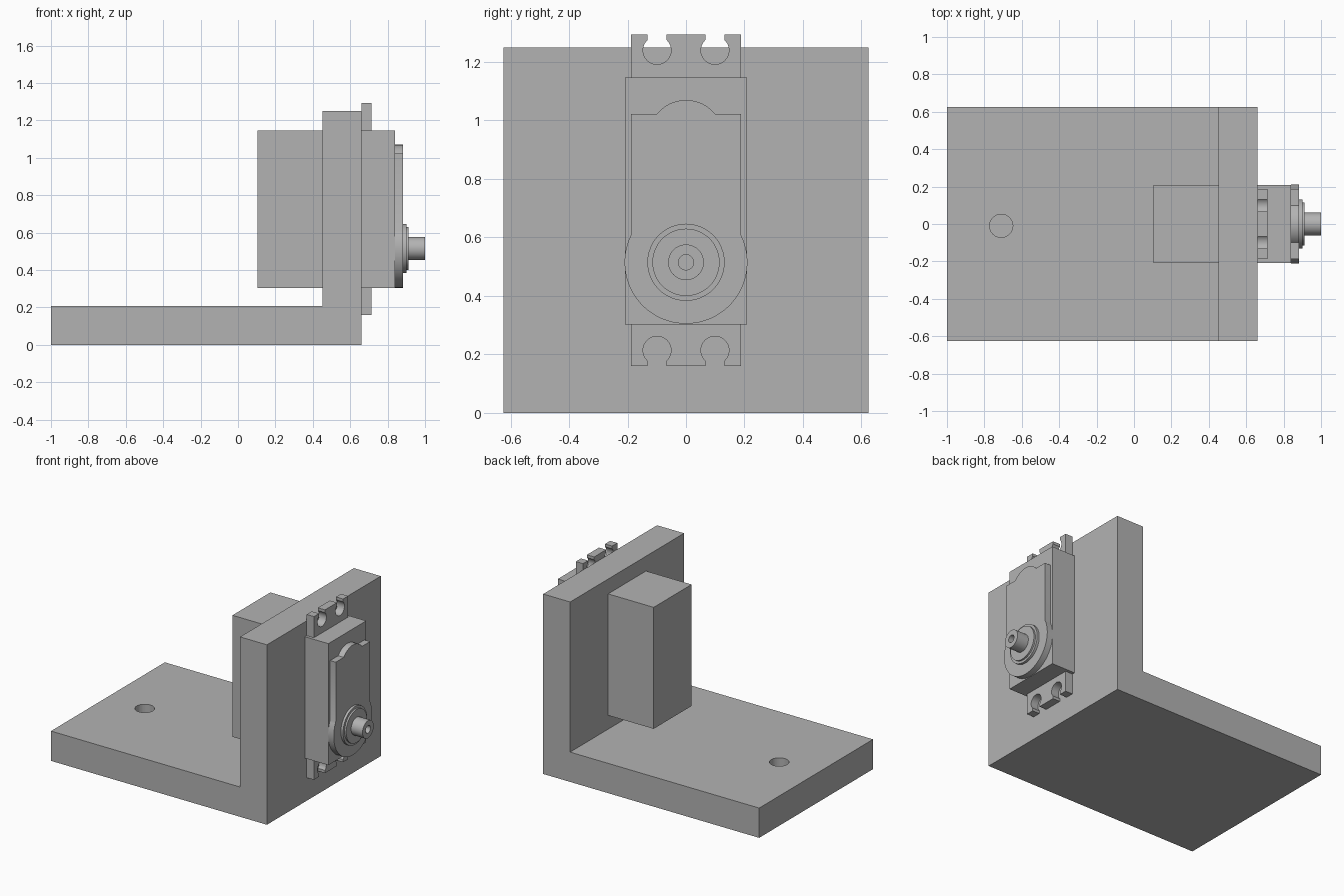
import bpy, bmesh
from math import sin, cos, pi, asin, atan2, radians
from mathutils import Vector

cube = bpy.data.objects.get("Cube")
if cube:
    bpy.data.objects.remove(cube, do_unlink=True)

# Single plain grey
grey = bpy.data.materials.new("plain_grey")
grey.use_nodes = True
COLOUR = (0.45, 0.45, 0.45, 1)
grey.diffuse_color = COLOUR
grey.node_tree.nodes["Principled BSDF"].inputs["Base Color"].default_value = COLOUR

AXLE_Z = 0.515


def finish(name, bm, smooth=False):
    bmesh.ops.recalc_face_normals(bm, faces=bm.faces)
    mesh = bpy.data.meshes.new(name)
    bm.to_mesh(mesh)
    bm.free()
    mesh.materials.append(grey)
    obj = bpy.data.objects.new(name, mesh)
    bpy.context.collection.objects.link(obj)
    if smooth:
        bpy.ops.object.select_all(action='DESELECT')
        obj.select_set(True)
        bpy.context.view_layer.objects.active = obj
        bpy.ops.object.shade_smooth_by_angle(angle=radians(30))
    return obj


def prism(name, outline, place, depth, smooth=False):
    """Extrude a 2D outline, mapped to 3D by place, along depth."""
    bm = bmesh.new()
    face = bm.faces.new([bm.verts.new(place(a, b)) for a, b in outline])
    ext = bmesh.ops.extrude_face_region(bm, geom=[face])
    moved = [v for v in ext["geom"] if isinstance(v, bmesh.types.BMVert)]
    bmesh.ops.translate(bm, verts=moved, vec=Vector(depth))
    return finish(name, bm, smooth)


def box(name, low, high):
    (x0, y0, z0), (x1, y1, z1) = low, high
    return prism(name, [(y0, z0), (y1, z0), (y1, z1), (y0, z1)],
                 lambda y, z: (x0, y, z), (x1 - x0, 0, 0))


def arc(cy, cz, r, start, end, n):
    return [(cy + r * cos(start + (end - start) * i / n),
             cz + r * sin(start + (end - start) * i / n)) for i in range(n + 1)]


# L-shaped bracket with a blind hole in its base
bracket = prism("bracket",
                [(-1, 0), (0.66, 0), (0.66, 1.25), (0.453, 1.25), (0.453, 0.207), (-1, 0.207)],
                lambda x, z: (x, -0.625, z), (0, 1.25, 0))
drill = prism("hole_cutter", arc(-0.71, -0.01, 0.062, 0, 2 * pi * 47 / 48, 47),
              lambda x, y: (x, y, 0.1), (0, 0, 0.2))
cut = bracket.modifiers.new("blind_hole", 'BOOLEAN')
cut.operation = 'DIFFERENCE'
cut.solver = 'EXACT'
cut.object = drill
drill.hide_render = True
drill.hide_viewport = True
drill.display_type = 'WIRE'

# Motor case passing through the upright
box("motor_case", (0.103, -0.208, 0.303), (0.84, 0.208, 1.147))

# Mounting flange with keyhole slots at both ends
MID, HALF, SLOT_Z, SLOT_R, GAP = 0.727, 0.567, 0.513, 0.048, 0.033
half_edge = [(0.188, HALF)]
for cy in (0.099, -0.099):
    a = asin(GAP / SLOT_R)
    half_edge += [(cy + GAP, HALF)]
    half_edge += arc(cy, SLOT_Z, SLOT_R, pi / 2 - a, pi / 2 + a - 2 * pi, 28)
    half_edge += [(cy - GAP, HALF)]
half_edge += [(-0.188, HALF)]
flange = [(y, MID + z) for y, z in half_edge] + [(-y, MID - z) for y, z in half_edge]
prism("mounting_flange", flange, lambda y, z: (0.66, y, z), (0.055, 0, 0), True)

# Gear cover: round bottom, straight sides, small arched top
R, W, SHOULDER = 0.21, 0.188, 1.022
a = atan2((R * R - W * W) ** 0.5, W)
b = asin(0.1 / 0.128)
cover = arc(0, AXLE_Z, R, pi - a, 2 * pi + a, 56)
cover += [(W, SHOULDER)]
cover += arc(0, 0.942, 0.128, pi / 2 - b, pi / 2 + b, 20)
cover += [(-W, SHOULDER)]
prism("gear_cover", cover, lambda y, z: (0.84, y, z), (0.043, 0, 0), True)

# Stepped collar and hollow output shaft, turned around the x axis
profile = [(0.87, 0), (0.87, 0.132), (0.9, 0.132), (0.9, 0.115), (0.912, 0.115),
           (0.912, 0.061), (1, 0.061), (1, 0.026), (0.92, 0.026), (0.92, 0)]
bm = bmesh.new()
verts = [bm.verts.new((x, 0, AXLE_Z + r)) for x, r in profile]
edges = [bm.edges.new(pair) for pair in zip(verts, verts[1:])]
bmesh.ops.spin(bm, geom=verts + edges, cent=(0, 0, AXLE_Z), axis=(1, 0, 0),
               angle=2 * pi, steps=48)
bmesh.ops.remove_doubles(bm, verts=bm.verts, dist=0.0001)
finish("output_shaft", bm, True)
